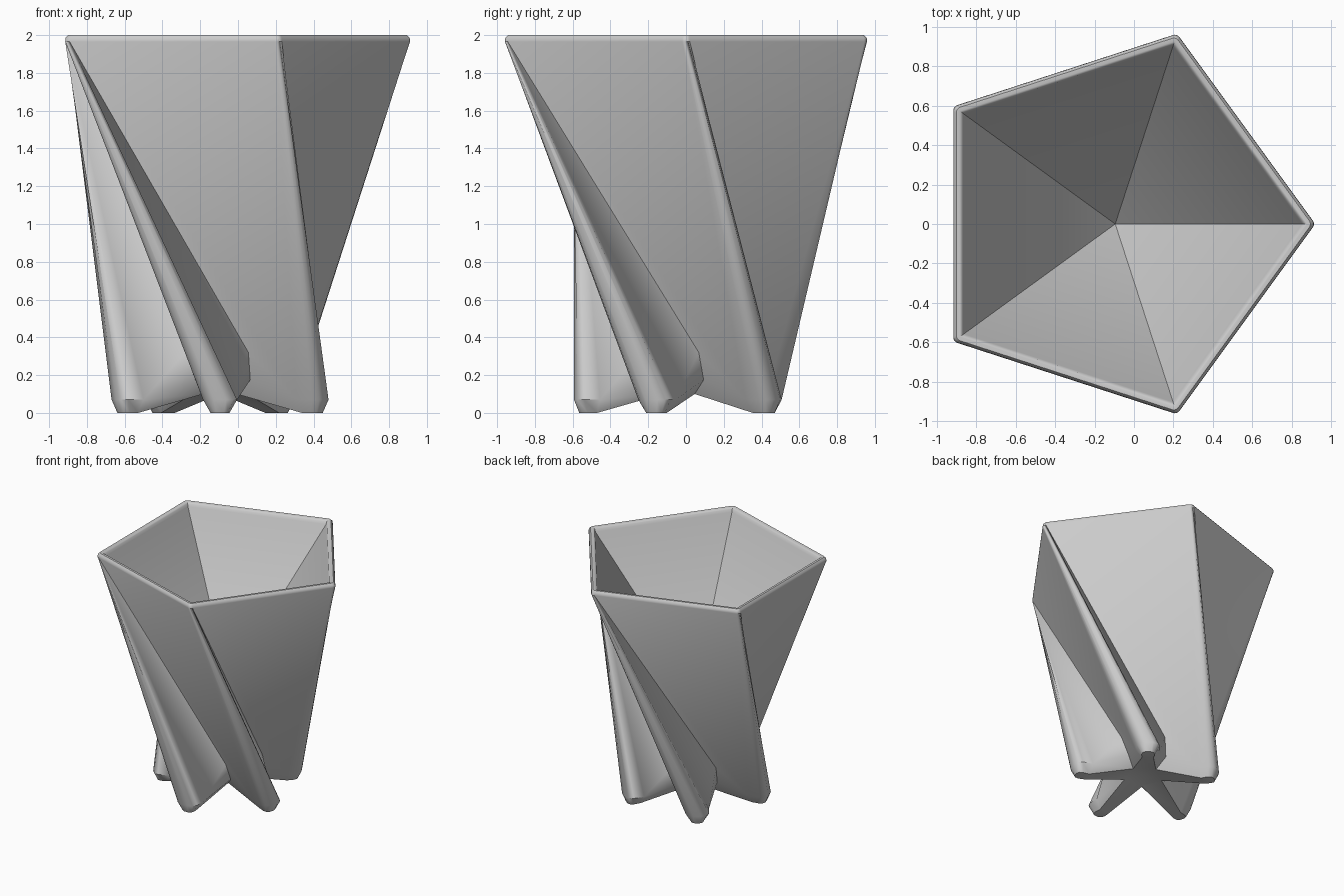
import bpy, bmesh
from math import radians, cos, sin

cube = bpy.data.objects.get("Cube")
if cube:
    bpy.data.objects.remove(cube)

SIDES = 5
CENTRE_X = -0.095
TWIST = 54          # degrees from a rim corner to its foot

bm = bmesh.new()


def point(r, t, z, angle):
    """Vertex at radius r, sideways offset t, in the frame of an angle."""
    a = radians(angle)
    return bm.verts.new((CENTRE_X + r * cos(a) - t * sin(a),
                         r * sin(a) + t * cos(a), z))


def section(half, z, angle):
    """Rounded edge: a half profile mirrored across a corner."""
    return ([point(r, -t, z, angle) for r, t in half]
            + [point(r, t, z, angle) for r, t in reversed(half)])


def rim_corner(r):
    return [(r - drop, t) for drop, t in
            ((0.0155, 0.02), (0.0125, 0.016), (0.0095, 0.010), (0.008, 0.004))]


def strip(a, b):
    for j in range(len(a) - 1):
        bm.faces.new((a[j], a[j + 1], b[j + 1], b[j]))


def bridge(a, b):
    strip(a + a[:1], b + b[:1])


angles = [i * 360 / SIDES for i in range(SIDES)]

# Rim, outer half: rounded corners
outer = [[section(rim_corner(r), z, a) for a in angles]
         for r, z in ((1.014, 1.965), (1.012, 1.985), (0.996, 2.0))]
for a, b in zip(outer, outer[1:]):
    bridge(sum(a, []), sum(b, []))

# Rim, inner half: sharp corners
inner = [[point(r, 0, z, a) for a in angles]
         for r, z in ((0.972, 2.0), (0.955, 1.988), (0.948, 1.965))]
for a, b in zip(inner, inner[1:]):
    bridge(a, b)

# Inside: a shallow inverted pyramid
apex = point(0, 0, 0.89, 0)
middle = point(0, 0, 0.12, 0)

# Feet, with the valleys and underside hollows between them
corners = outer[0]
ankles, soles, valleys = [], [], []
for a in angles:
    foot = a + TWIST
    ankles.append(section(((0.455, 0.09), (0.54, 0.09), (0.575, 0.07), (0.593, 0.033)),
                          0.07, foot))
    soles.append(section(((0.47, 0.045), (0.52, 0.05), (0.55, 0.043), (0.565, 0.02)),
                         0, foot))
    valleys.append((point(0.243, 0.15, 0.32, foot), point(0.19, 0.16, 0.175, foot),
                    point(0.15, 0, 0.10, foot + 180 / SIDES)))

for i in range(SIDES):
    n = (i + 1) % SIDES
    top, ankle, sole = corners[i], ankles[i], soles[i]
    high, low, hollow = valleys[i]
    _, low_before, hollow_before = valleys[i - 1]
    # Top of the rim and the inside panel
    crest = outer[-1][i]
    bm.faces.new((crest[-1], outer[-1][n][0], inner[0][n], inner[0][i]))
    for p, q in zip(crest, crest[1:]):
        bm.faces.new((p, q, inner[0][i]))
    bm.faces.new((inner[-1][i], inner[-1][n], apex))
    # Rounded rib and foot
    strip(top, ankle)
    strip(ankle, sole)
    bm.faces.new(sole)
    # Broad wall panel, then the narrow side of the fin
    bm.faces.new((top[-1], corners[n][0], ankles[n][0], high))
    bm.faces.new((high, ankles[n][0], low))
    bm.faces.new((top[-1], high, ankle[-1]))
    bm.faces.new((high, low, ankle[-1]))
    # Bevelled underside
    bm.faces.new((ankle[0], sole[0], hollow_before, low_before))
    bm.faces.new((ankle[-1], low, hollow, sole[-1]))
    bm.faces.new((sole[0], sole[-1], hollow, hollow_before))
    bm.faces.new((hollow_before, hollow, middle))

bmesh.ops.recalc_face_normals(bm, faces=bm.faces)
mesh = bpy.data.meshes.new("vase")
bm.to_mesh(mesh)
bm.free()
vase = bpy.data.objects.new("vase", mesh)
bpy.context.collection.objects.link(vase)

# Plain grey
grey = bpy.data.materials.new("plain_grey")
grey.use_nodes = True
colour = (0.6, 0.6, 0.6, 1)
grey.diffuse_color = colour
grey.node_tree.nodes["Principled BSDF"].inputs["Base Color"].default_value = colour
mesh.materials.append(grey)

bpy.ops.object.select_all(action="DESELECT")
vase.select_set(True)
bpy.context.view_layer.objects.active = vase
bpy.ops.object.shade_smooth_by_angle(angle=radians(42))
